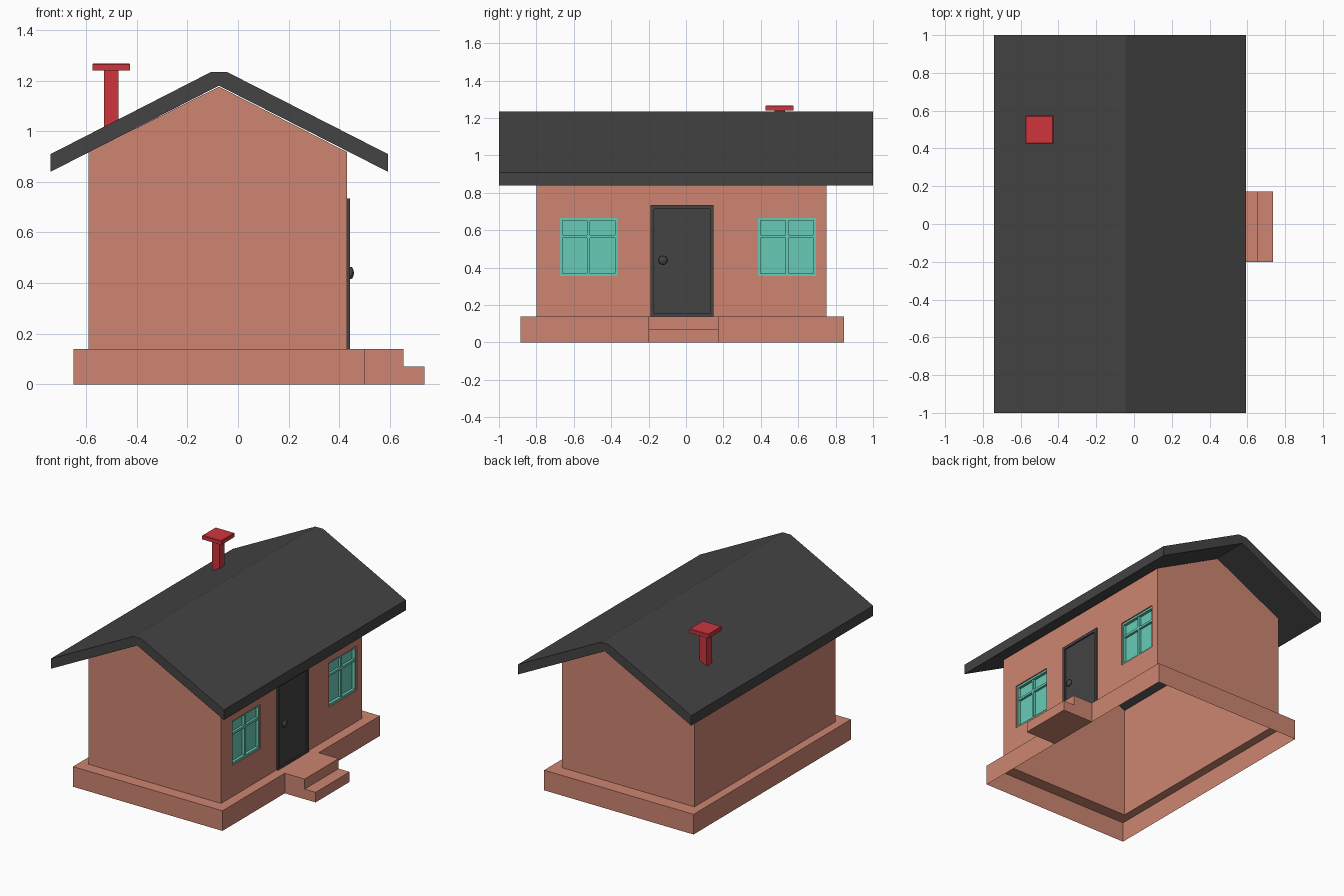
import bpy, bmesh, math
from mathutils import Matrix

if "Cube" in bpy.data.objects:
    bpy.data.objects.remove(bpy.data.objects["Cube"])


def material(name, rgb):
    m = bpy.data.materials.new(name)
    m.diffuse_color = (*rgb, 1)
    m.use_nodes = True
    m.node_tree.nodes["Principled BSDF"].inputs["Base Color"].default_value = m.diffuse_color
    return m


SALMON = material("salmon plaster", (0.61, 0.235, 0.165))
DARK = material("dark grey", (0.057, 0.057, 0.057))
RED = material("chimney red", (0.61, 0.036, 0.046))
TEAL = material("window teal", (0.14, 0.60, 0.47))


def finish(name, bm, mat, recalc=True):
    if recalc:
        bmesh.ops.recalc_face_normals(bm, faces=bm.faces)
    me = bpy.data.meshes.new(name)
    bm.to_mesh(me)
    bm.free()
    me.materials.append(mat)
    ob = bpy.data.objects.new(name, me)
    bpy.context.collection.objects.link(ob)
    return ob


def face(bm, pts):
    return bm.faces.new([bm.verts.new(p) for p in pts])


def add_box(bm, x, y, z):
    size = Matrix.Diagonal((x[1] - x[0], y[1] - y[0], z[1] - z[0], 1))
    pos = Matrix.Translation((sum(x) / 2, sum(y) / 2, sum(z) / 2))
    bmesh.ops.create_cube(bm, size=1, matrix=pos @ size)


def prism(name, profile, y0, y1, mat):
    """Extrude an x-z profile along y."""
    bm = bmesh.new()
    f = face(bm, [(x, y0, z) for x, z in profile])
    r = bmesh.ops.extrude_face_region(bm, geom=[f])
    bmesh.ops.translate(bm, vec=(0, y1 - y0, 0),
                        verts=[v for v in r["geom"] if isinstance(v, bmesh.types.BMVert)])
    return finish(name, bm, mat)


WX0, WX1, WY0, WY1 = -0.59, 0.43, -0.80, 0.75      # wall extents
FLOOR, EAVE = 0.14, 0.918
WINDOWS = [(-0.675, -0.365), (0.385, 0.695)]
WZ = (0.355, 0.665)

# Roof: thick gabled slab with a narrow flat ridge
prism("roof", [(-0.74, 0.84), (-0.075, 1.18), (0.592, 0.84), (0.592, 0.91),
               (-0.045, 1.235), (-0.105, 1.235), (-0.74, 0.91)], -1, 1, DARK)

# Walls: open shell with window openings on the +x side
bm = bmesh.new()
gable = [(WX0, FLOOR), (WX1, FLOOR), (WX1, EAVE), (-0.075, 1.176), (WX0, EAVE)]
face(bm, [(x, WY0, z) for x, z in gable])
face(bm, [(x, WY1, z) for x, z in reversed(gable)])
face(bm, [(WX0, WY1, FLOOR), (WX0, WY0, FLOOR), (WX0, WY0, EAVE), (WX0, WY1, EAVE)])
ys = [WY0, *WINDOWS[0], *WINDOWS[1], WY1]
zs = [FLOOR, *WZ, EAVE]
for i in range(5):
    for j in range(3):
        if j == 1 and i in (1, 3):
            continue
        face(bm, [(WX1, ys[i], zs[j]), (WX1, ys[i + 1], zs[j]),
                  (WX1, ys[i + 1], zs[j + 1]), (WX1, ys[i], zs[j + 1])])
# Window reveals
back = WX1 - 0.03
for a, b in WINDOWS:
    loop = [(a, WZ[0]), (b, WZ[0]), (b, WZ[1]), (a, WZ[1])]
    for k in range(4):
        p, q = loop[k], loop[(k + 1) % 4]
        face(bm, [(WX1, *q), (WX1, *p), (back, *p), (back, *q)])
bmesh.ops.remove_doubles(bm, verts=bm.verts, dist=1e-5)
finish("walls", bm, SALMON, recalc=False)

# Foundation: skirt and top rim, open underneath
bm = bmesh.new()
outer = [(-0.65, -0.885), (0.50, -0.885), (0.50, 0.845), (-0.65, 0.845)]
inner = [(WX0, WY0), (WX1, WY0), (WX1, WY1), (WX0, WY1)]
for k in range(4):
    n = (k + 1) % 4
    face(bm, [(*outer[k], 0), (*outer[n], 0), (*outer[n], FLOOR), (*outer[k], FLOOR)])
    face(bm, [(*outer[k], FLOOR), (*outer[n], FLOOR), (*inner[n], FLOOR), (*inner[k], FLOOR)])
bmesh.ops.remove_doubles(bm, verts=bm.verts, dist=1e-5)
finish("foundation", bm, SALMON, recalc=False)

# Entrance steps
prism("entrance_steps", [(0.50, 0), (0.737, 0), (0.737, 0.07), (0.653, 0.07),
                         (0.653, FLOOR), (0.50, FLOOR)], -0.20, 0.173, SALMON)

# Windows: frame, mullion, transom and set-back panes
for label, (a, b) in zip(("left", "right"), WINDOWS):
    bm = bmesh.new()
    mid, w = (a + b) / 2, 0.014
    fx = (back, WX1 - 0.008)
    bx = (back, WX1 - 0.012)
    add_box(bm, fx, (a, a + w), WZ)
    add_box(bm, fx, (b - w, b), WZ)
    add_box(bm, fx, (a + w, b - w), (WZ[0], WZ[0] + w))
    add_box(bm, fx, (a + w, b - w), (WZ[1] - w, WZ[1]))
    add_box(bm, bx, (mid - 0.008, mid + 0.008), (WZ[0] + w, WZ[1] - w))
    for y in ((a + w, mid - 0.008), (mid + 0.008, b - w)):
        add_box(bm, bx, y, (0.558, 0.574))
    add_box(bm, (back - 0.004, back + 0.002), (a, b), WZ)
    finish(label + "_window", bm, TEAL)

# Door: frame around a set-back leaf
bm = bmesh.new()
fx = (WX1 - 0.01, 0.442)
add_box(bm, fx, (-0.19, -0.17), (FLOOR, 0.735))
add_box(bm, fx, (0.127, 0.147), (FLOOR, 0.735))
add_box(bm, fx, (-0.17, 0.127), (0.715, 0.735))
add_box(bm, fx, (-0.17, 0.127), (FLOOR, 0.155))
finish("door_frame", bm, DARK)
bm = bmesh.new()
add_box(bm, (WX1 - 0.01, 0.433), (-0.17, 0.127), (0.155, 0.715))
finish("door_leaf", bm, DARK)

# Door knob: flattened ball on a short stem
bm = bmesh.new()
bmesh.ops.create_uvsphere(bm, u_segments=16, v_segments=8, radius=0.024,
                          matrix=Matrix.Translation((0.446, -0.123, 0.44))
                          @ Matrix.Diagonal((0.5, 1, 1, 1)) @ Matrix.Rotation(math.pi / 2, 4, 'Y'))
for f in bm.faces:
    f.smooth = True
finish("door_knob", bm, DARK)

# Chimney: square shaft with a wide cap
bm = bmesh.new()
add_box(bm, (-0.529, -0.473), (0.472, 0.528), (0.93, 1.242))
finish("chimney_shaft", bm, RED)
bm = bmesh.new()
add_box(bm, (-0.575, -0.427), (0.426, 0.574), (1.24, 1.268))
bmesh.ops.bevel(bm, geom=[e for e in bm.edges if all(v.co.z > 1.25 for v in e.verts)],
                offset=0.004, segments=1, affect='EDGES')
finish("chimney_cap", bm, RED)
